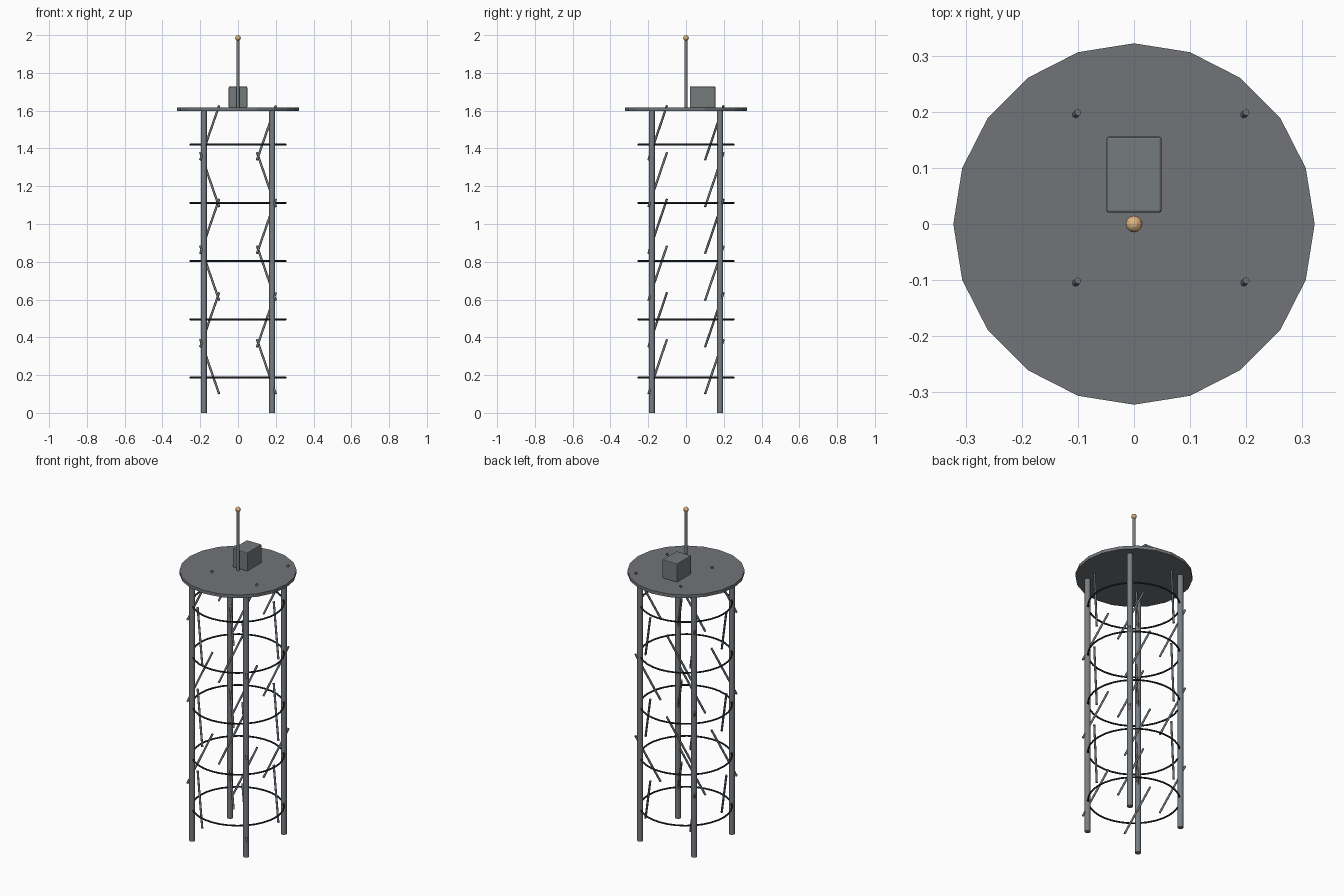
import bpy, bmesh, math
from mathutils import Vector

old = bpy.data.objects.get("Cube")
if old:
    bpy.data.objects.remove(old, do_unlink=True)


def material(name, rgb):
    m = bpy.data.materials.new(name)
    m.use_nodes = True
    m.diffuse_color = (*rgb, 1)
    m.node_tree.nodes["Principled BSDF"].inputs["Base Color"].default_value = (*rgb, 1)
    return m


steel = material("grey steel", (0.165, 0.175, 0.19))
light_steel = material("light steel", (0.19, 0.21, 0.23))
box_grey = material("box grey", (0.175, 0.192, 0.197))
black_iron = material("black iron", (0.02, 0.022, 0.024))
copper = material("warm copper", (0.73, 0.45, 0.21))


def finish(name, mat, smooth=True):
    ob = bpy.context.object
    ob.name = name
    ob.data.materials.append(mat)
    if smooth:
        bpy.ops.object.shade_smooth_by_angle(angle=math.radians(50))
    return ob


def rod(name, mat, start, end, radius, sides, smooth=True):
    a, b = Vector(start), Vector(end)
    bpy.ops.mesh.primitive_cylinder_add(
        vertices=sides, radius=radius, depth=(b - a).length, location=(a + b) / 2,
        rotation=(b - a).to_track_quat('Z', 'Y').to_euler())
    return finish(name, mat, smooth)


corners = [(sx, sy) for sx in (-1, 1) for sy in (-1, 1)]

# Four upright legs
for sx, sy in corners:
    x, y = 0.181 * sx, 0.181 * sy
    rod("leg", light_steel, (x, y, 0), (x, y, 1.6), 0.016, 20)

# Horizontal hoops
for i in range(5):
    bpy.ops.mesh.primitive_torus_add(
        major_radius=0.253, minor_radius=0.005, major_segments=32,
        minor_segments=8, location=(0, 0, 0.187 + 0.3083 * i))
    finish("hoop", black_iron)

# Slanted braces, the sideways lean alternating with each level
for level in range(6):
    lean = 1 if level % 2 else -1
    half = Vector((0.05 * lean, 0.049, 0.144))
    for sx, sy in corners:
        centre = Vector((0.15 * sx, 0.15 * sy, 0.245 + 0.2475 * level))
        rod("brace", steel, centre - half, centre + half, 0.006, 10)

# Round platform
rod("platform", steel, (0, 0, 1.597), (0, 0, 1.616), 0.322, 20, smooth=False)

# Equipment box with softened edges
bpy.ops.mesh.primitive_cube_add(size=1, location=(0, 0.088, 1.671))
box = finish("equipment_box", box_grey, smooth=False)
box.scale = (0.098, 0.135, 0.113)
bpy.ops.object.transform_apply(location=False, rotation=False, scale=True)
bevel = box.modifiers.new("soft edges", 'BEVEL')
bevel.width = 0.004
bevel.segments = 2

# Mast and its faceted tip
rod("mast", light_steel, (0, 0, 1.61), (0, 0, 1.985), 0.008, 16)
bpy.ops.mesh.primitive_uv_sphere_add(segments=12, ring_count=8, radius=0.015,
                                     location=(0, 0, 1.985))
finish("mast_tip", copper, smooth=False)
